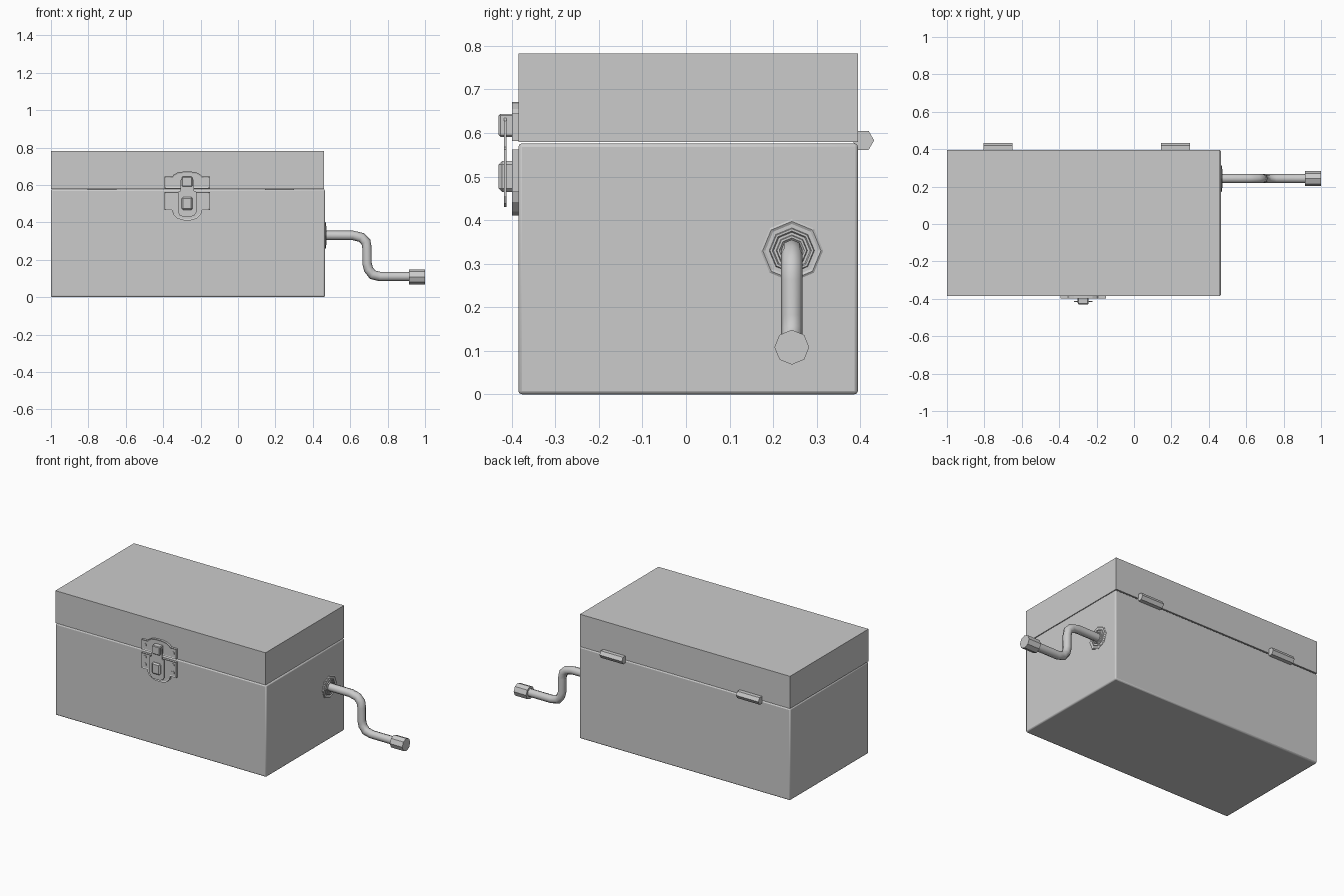
import bpy, bmesh, math
from mathutils import Matrix, Vector

if "Cube" in bpy.data.objects:
    bpy.data.objects.remove(bpy.data.objects["Cube"])

CX = -0.272            # latch centre line
CY, CZ = 0.243, 0.33   # crank axle


def finish(name, bm, smooth=False, bevel=0, segments=2):
    bmesh.ops.recalc_face_normals(bm, faces=bm.faces)
    me = bpy.data.meshes.new(name)
    bm.to_mesh(me)
    bm.free()
    ob = bpy.data.objects.new(name, me)
    bpy.context.collection.objects.link(ob)
    if bevel:
        mod = ob.modifiers.new("edge", 'BEVEL')
        mod.width, mod.segments = bevel, segments
    if smooth:
        bpy.ops.object.select_all(action='DESELECT')
        ob.select_set(True)
        bpy.context.view_layer.objects.active = ob
        bpy.ops.object.shade_smooth_by_angle(angle=math.radians(50))
    return ob


def box(name, lo, hi, **kw):
    bm = bmesh.new()
    lo, hi = Vector(lo), Vector(hi)
    size = hi - lo
    bmesh.ops.create_cube(bm, size=1, matrix=Matrix.Translation((lo + hi) / 2)
                          @ Matrix.Diagonal((*size, 1)))
    return finish(name, bm, **kw)


def rod(name, centre, radius, length, sides, axis='X', turn=0.0):
    bm = bmesh.new()
    tilt = Matrix.Rotation(math.pi / 2, 4, 'Y' if axis == 'X' else 'X')
    bmesh.ops.create_cone(bm, cap_ends=True, segments=sides, radius1=radius, radius2=radius,
                          depth=length, matrix=Matrix.Translation(centre) @ tilt
                          @ Matrix.Rotation(turn, 4, 'Z'))
    return finish(name, bm)


def plate(name, half, y_back, y_front, rim=0.0):
    """Extrude a mirrored half outline (dx, z) towards the front."""
    pts = [(CX + x, z) for x, z in half] + [(CX - x, z) for x, z in reversed(half)]
    bm = bmesh.new()
    face = bm.faces.new([bm.verts.new((x, y_back, z)) for x, z in pts])
    out = bmesh.ops.extrude_face_region(bm, geom=[face], use_keep_orig=True)['geom']
    for v in (g for g in out if isinstance(g, bmesh.types.BMVert)):
        v.co.y = y_front
    bmesh.ops.recalc_face_normals(bm, faces=bm.faces)
    if rim:
        top = [f for f in bm.faces if f.normal.y < -0.9]
        bmesh.ops.inset_region(bm, faces=top, thickness=rim, depth=-0.003)
    return finish(name, bm)


def sweep(name, rings, close_ends=True, smooth=True):
    """Join rings of points into a tube."""
    bm = bmesh.new()
    loops = [[bm.verts.new(p) for p in ring] for ring in rings]
    n = len(loops[0])
    for a, b in zip(loops, loops[1:]):
        for i in range(n):
            j = (i + 1) % n
            bm.faces.new((a[i], a[j], b[j], b[i]))
    if close_ends:
        bm.faces.new(loops[0])
        bm.faces.new(loops[-1])
    return finish(name, bm, smooth=smooth)


# box body and lid
box("box_body", (-1, -0.385, 0), (0.465, 0.395, 0.576), bevel=0.008, smooth=True)
box("box_lid", (-1, -0.385, 0.579), (0.461, 0.395, 0.782))

# back hinges
for side, x in (("left", -0.728), ("right", 0.222)):
    rod(side + "_hinge", (x, 0.407, 0.583), 0.025, 0.155, 6)

# stepped octagonal collar round the axle
profile = [(0.072, 0.455), (0.072, 0.467), (0.067, 0.470), (0.061, 0.467), (0.052, 0.467),
           (0.050, 0.472), (0.045, 0.472), (0.042, 0.468), (0.036, 0.468), (0.034, 0.474),
           (0.029, 0.474), (0.024, 0.469)]
angles = [i * math.pi / 4 for i in range(8)]
sweep("crank_collar", [[(x, CY + r * math.cos(a), CZ + r * math.sin(a)) for a in angles]
                       for r, x in profile], smooth=False)

# crank rod: octagonal section along a path in the XZ plane, mitred at the bends
path = [Vector(p) for p in ((0.45, 0.33), (0.615, 0.33), (0.66, 0.319), (0.684, 0.295),
                            (0.69, 0.262), (0.69, 0.18), (0.698, 0.148), (0.72, 0.12),
                            (0.76, 0.11), (0.93, 0.11))]
rings = []
for i, p in enumerate(path):
    d1 = (p - path[max(i - 1, 0)] if i else path[1] - p).normalized()
    d2 = (path[i + 1] - p if i + 1 < len(path) else p - path[i - 1]).normalized()
    t = (d1 + d2).normalized()
    n = Vector((-t.y, t.x)) / t.dot(d1)
    rings.append([(p.x + 0.025 * math.sin(a) * n.x, CY + 0.025 * math.cos(a),
                   p.y + 0.025 * math.sin(a) * n.y) for a in angles])
sweep("crank_rod", rings)
rod("crank_handle", (0.957, CY, 0.108), 0.04, 0.086, 8)

# latch plates on lid and body, with arched ends
plate("latch_upper_plate", [(0.121, 0.582), (0.121, 0.645), (0.08, 0.645), (0.072, 0.655),
                            (0.05, 0.667), (0.02, 0.671)], -0.38, -0.399, rim=0.008)
plate("latch_lower_plate", [(0.121, 0.562), (0.121, 0.465), (0.08, 0.465), (0.074, 0.442),
                            (0.052, 0.42), (0.02, 0.411)], -0.38, -0.399, rim=0.008)

# hanging hasp
plate("latch_hasp", [(0.025, 0.637), (0.034, 0.628), (0.036, 0.568), (0.05, 0.562),
                     (0.05, 0.455), (0.04, 0.438), (0.02, 0.43)], -0.412, -0.418)

# hasp pivot and catch
box("latch_pivot", (CX - 0.028, -0.43, 0.591), (CX + 0.028, -0.39, 0.644), bevel=0.004, segments=1)
box("latch_catch", (CX - 0.029, -0.43, 0.465), (CX + 0.029, -0.39, 0.536), bevel=0.008, segments=1)

# latch screws
for s in (-1, 1):
    for k, z in enumerate((0.615, 0.54, 0.492)):
        rod(f"latch_screw_{'left' if s < 0 else 'right'}_{k}",
            (CX + s * 0.097, -0.396, z), 0.011, 0.006, 6, axis='Y')
